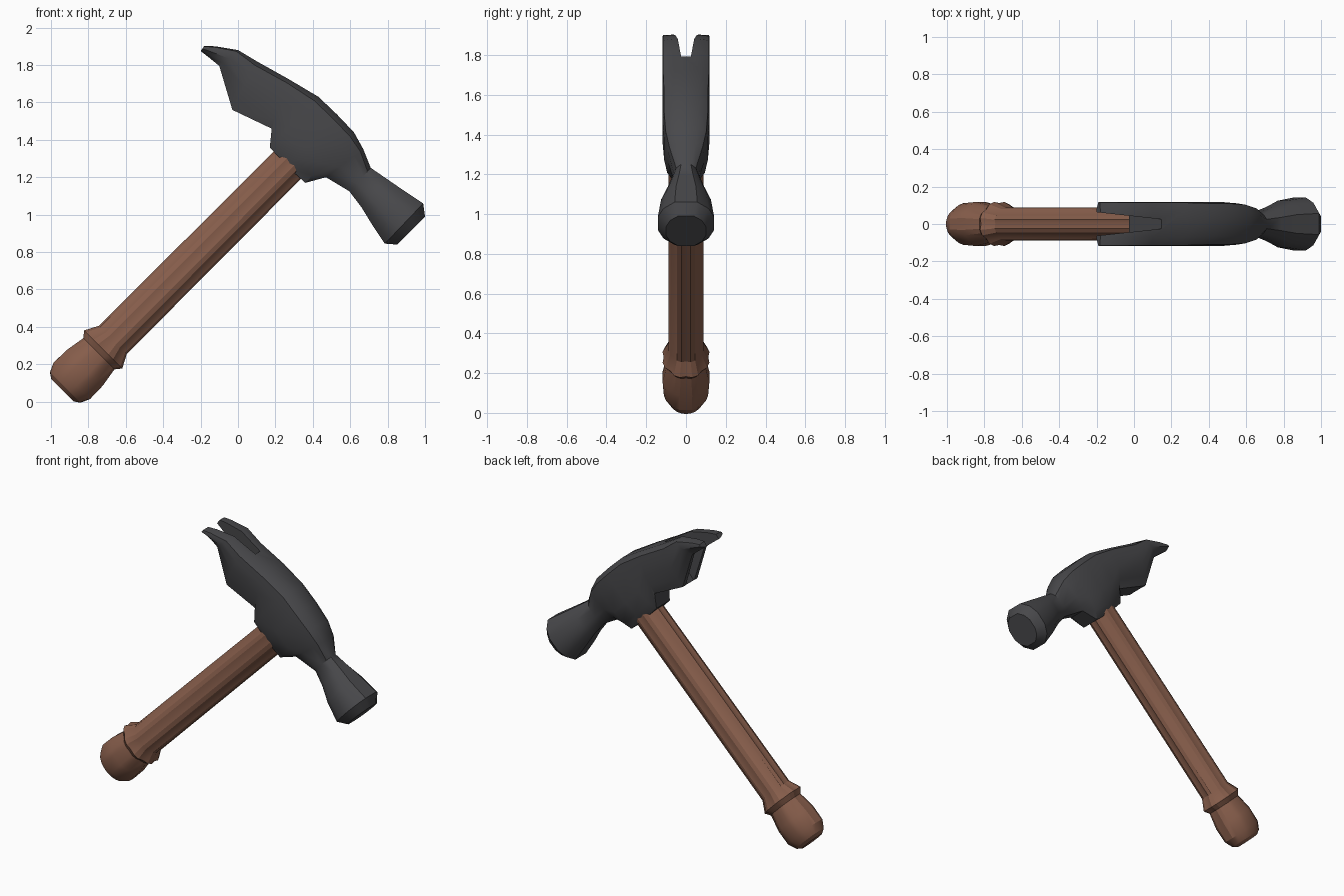
import bpy, bmesh, math
from mathutils import Vector

if "Cube" in bpy.data.objects:
    bpy.data.objects.remove(bpy.data.objects["Cube"])

R2 = math.sqrt(2)


def material(name, color):
    m = bpy.data.materials.new(name)
    m.diffuse_color = (*color, 1)
    m.use_nodes = True
    m.node_tree.nodes["Principled BSDF"].inputs["Base Color"].default_value = m.diffuse_color
    return m


def make_object(name, bm, mat=None):
    bmesh.ops.recalc_face_normals(bm, faces=bm.faces)
    mesh = bpy.data.meshes.new(name)
    bm.to_mesh(mesh)
    bm.free()
    ob = bpy.data.objects.new(name, mesh)
    bpy.context.collection.objects.link(ob)
    if mat:
        mesh.materials.append(mat)
    return ob


def loft(name, rings, mat):
    bm = bmesh.new()
    loops = [[bm.verts.new(p) for p in ring] for ring in rings]
    n = len(loops[0])
    for a, b in zip(loops, loops[1:]):
        for i in range(n):
            j = (i + 1) % n
            bm.faces.new((a[i], a[j], b[j], b[i]))
    bm.faces.new(loops[0])
    bm.faces.new(loops[-1])
    return make_object(name, bm, mat)


def activate(ob):
    bpy.ops.object.select_all(action='DESELECT')
    ob.select_set(True)
    bpy.context.view_layer.objects.active = ob


def smooth(ob, degrees):
    activate(ob)
    bpy.ops.object.shade_smooth_by_angle(angle=math.radians(degrees))


wood = material("wood", (0.24, 0.11, 0.07))
steel = material("dark_steel", (0.065, 0.065, 0.07))


# Handle: fluted rings along the 45 degree axis z = x + 1
def handle_ring(u, w, y, flute):
    ring = []
    for i in range(24):
        a = math.tau * i / 24
        f = 1 if i % 3 else 1 - flute
        v = -1 / R2 + w * f * math.cos(a)
        ring.append(Vector(((u + v) / R2, y * f * math.sin(a), (u - v) / R2)))
    return ring


# distance along axis, half depth, half width, flute depth
handle_rows = [
    (-0.62, 0.085, 0.065, 0.0), (-0.60, 0.115, 0.09, 0.0),
    (-0.55, 0.142, 0.115, 0.03), (-0.45, 0.14, 0.122, 0.04),
    (-0.345, 0.122, 0.10, 0.06), (-0.312, 0.149, 0.122, 0.08),
    (-0.24, 0.11, 0.092, 0.08), (1.22, 0.106, 0.09, 0.08),
]
smooth(loft("handle", [handle_ring(*r) for r in handle_rows], wood), 25)

# Head: cross-sections swept from claw tip to striking face
BOXY = [(0, .55), (.08, .93), (.25, 1), (.62, 1), (.86, .86), (1, .6)]
CLAW = [(0, .6), (.08, .97), (.25, 1), (.52, 1), (.8, .82), (1, .66)]
ROUND = [(0, .4), (.15, .8), (.35, 1), (.65, 1), (.85, .8), (1, .4)]


def head_ring(top, bottom, half, shape):
    t, b = Vector((top[0], 0, top[1])), Vector((bottom[0], 0, bottom[1]))
    right = [t.lerp(b, s) + Vector((0, half * w, 0)) for s, w in shape]
    left = [Vector((p.x, -p.y, p.z)) for p in reversed(right)]
    return right + left


head_rows = [
    ((-.18, 1.902), (-.20, 1.875), .118, CLAW),
    ((-.12, 1.90), (-.155, 1.84), .118, CLAW),
    ((0, 1.88), (-.10, 1.795), .118, CLAW),
    ((.10, 1.82), (-.03, 1.56), .118, CLAW),
    ((.27, 1.725), (.18, 1.46), .118, CLAW),
    ((.43, 1.63), (.17, 1.36), .118, BOXY),
    ((.53, 1.535), (.265, 1.255), .118, BOXY),
    ((.62, 1.44), (.36, 1.17), .11, BOXY),
    ((.67, 1.35), (.47, 1.20), .09, BOXY),
    ((.71, 1.25), (.595, 1.125), .062, ROUND),
    ((.79, 1.195), (.66, 1.04), .09, ROUND),
    ((.87, 1.14), (.715, .95), .125, ROUND),
    ((.99, 1.06), (.785, .845), .142, ROUND),
    ((1.0, .99), (.85, .84), .10, ROUND),
]
head = loft("hammer_head", [head_ring(*r) for r in head_rows], steel)

# Nail slot: wedge cutter that widens towards the claw tips
bm = bmesh.new()
for x, z in [(.30, 2.0), (-.07, 1.50), (-.4, 1.5), (-.4, 2.0)]:
    w = .008 + .11 * (.3 - x)
    for s in (-1, 1):
        bm.verts.new((x, s * w, z))
bmesh.ops.convex_hull(bm, input=bm.verts)
cutter = make_object("slot_cutter", bm)
cutter.hide_render = True
cut = head.modifiers.new("nail_slot", 'BOOLEAN')
cut.operation = 'DIFFERENCE'
cut.solver = 'EXACT'
cut.object = cutter
activate(head)
bpy.ops.object.modifier_apply(modifier=cut.name)
bpy.data.objects.remove(cutter)
smooth(head, 35)
